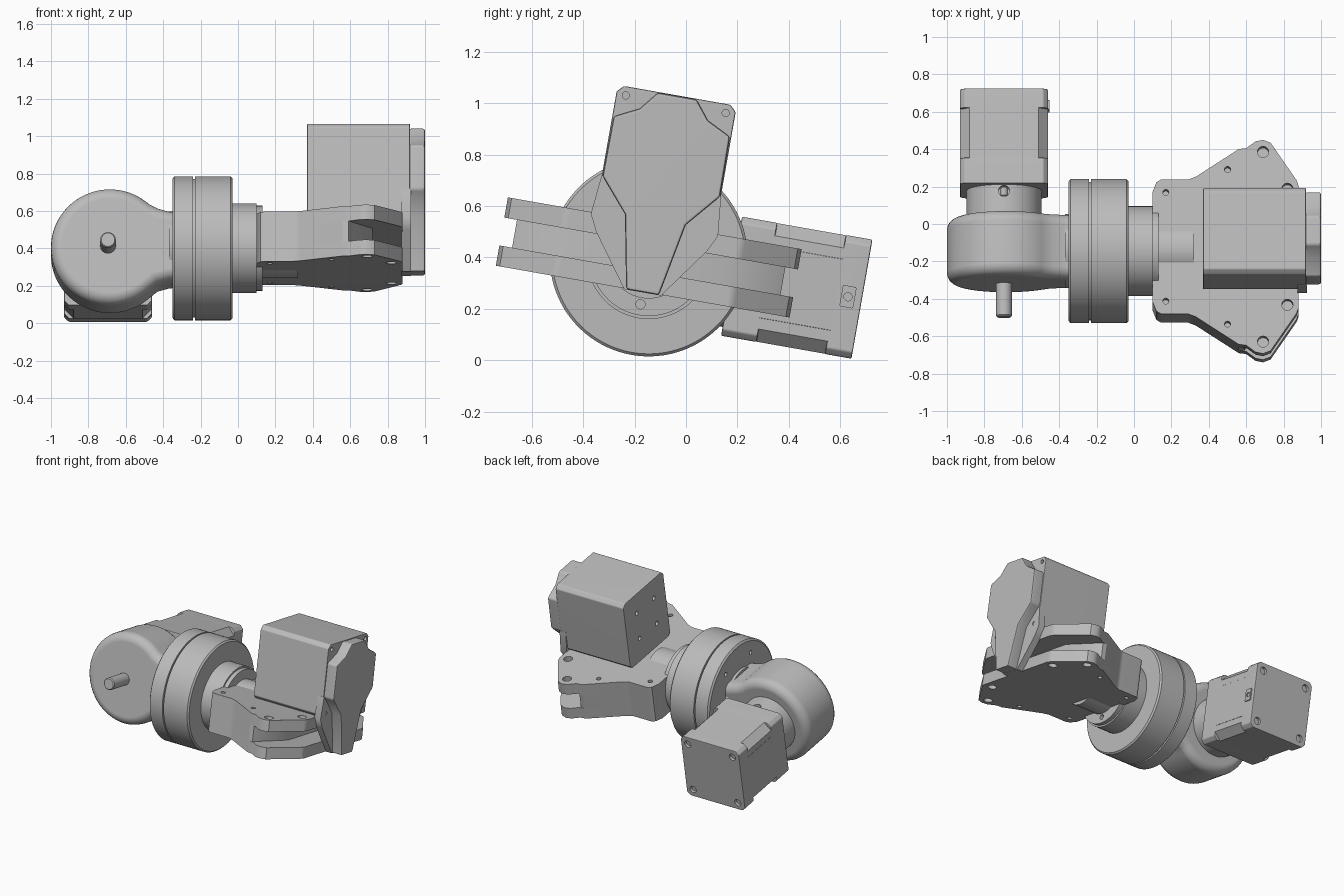
import bpy, bmesh
from math import radians, sin, cos, pi
from mathutils import Matrix, Vector

cube = bpy.data.objects.get("Cube")
if cube:
    bpy.data.objects.remove(cube, do_unlink=True)

grey = bpy.data.materials.new("machined grey")
grey.use_nodes = True
COLOR = (0.5, 0.5, 0.5, 1)
grey.diffuse_color = COLOR
grey.node_tree.nodes["Principled BSDF"].inputs["Base Color"].default_value = COLOR

# The whole arm is rolled about its main axis
POSE = Matrix.Translation((0, -0.145, 0.40)) @ Matrix.Rotation(radians(-10), 4, 'X')
parts = []


def add_object(name, bm):
    bmesh.ops.recalc_face_normals(bm, faces=bm.faces)
    mesh = bpy.data.meshes.new(name)
    bm.to_mesh(mesh)
    bm.free()
    mesh.materials.append(grey)
    obj = bpy.data.objects.new(name, mesh)
    bpy.context.collection.objects.link(obj)
    obj.matrix_world = POSE
    return obj


def bake(obj):
    """Replace the mesh by its modified version."""
    graph = bpy.context.evaluated_depsgraph_get()
    obj.data = bpy.data.meshes.new_from_object(obj.evaluated_get(graph))
    obj.modifiers.clear()


def finish(obj, bevel=0, segments=2, holes=()):
    """Bevel the edges, then drill holes given as (centre, axis, radius, depth)."""
    if bevel:
        mod = obj.modifiers.new("edges", 'BEVEL')
        mod.width, mod.segments = bevel, segments
        mod.limit_method, mod.angle_limit = 'ANGLE', radians(35)
        mod.use_clamp_overlap = False
    cutter = None
    if holes:
        bm = bmesh.new()
        for centre, axis, radius, depth in holes:
            turn = Vector(axis).to_track_quat('Z', 'Y').to_matrix().to_4x4()
            bmesh.ops.create_cone(bm, cap_ends=True, segments=20, radius1=radius, radius2=radius,
                                  depth=depth * 2, matrix=Matrix.Translation(centre) @ turn)
        cutter = add_object("hole_cutter", bm)
        cutter.hide_render = True
        mod = obj.modifiers.new("holes", 'BOOLEAN')
        mod.operation, mod.object, mod.solver = 'DIFFERENCE', cutter, 'EXACT'
    bpy.context.view_layer.update()
    bake(obj)
    if cutter:
        bpy.data.objects.remove(cutter, do_unlink=True)
    parts.append(obj)
    return obj


def prism(name, outline, axis, lo, hi, **kw):
    """Extrude a 2D outline along an axis."""
    place = {'x': lambda a, b, t: (t, a, b),
             'y': lambda a, b, t: (a, t, b),
             'z': lambda a, b, t: (a, b, t)}[axis]
    bm = bmesh.new()
    rings = [[bm.verts.new(place(a, b, t)) for a, b in outline] for t in (lo, hi)]
    n = len(outline)
    for ring in rings:
        bm.faces.new(ring)
    for i in range(n):
        j = (i + 1) % n
        bm.faces.new((rings[0][i], rings[0][j], rings[1][j], rings[1][i]))
    return finish(add_object(name, bm), **kw)


def lathe(name, profile, axis='x', centre=(0, 0), segments=64, **kw):
    """Turn a profile of (position, radius) around an axis."""
    bm = bmesh.new()
    rings = []
    for t, r in profile:
        ring = []
        for k in range(segments):
            a = centre[0] + r * cos(2 * pi * k / segments)
            b = centre[1] + r * sin(2 * pi * k / segments)
            ring.append(bm.verts.new((t, a, b) if axis == 'x' else (a, t, b)))
        rings.append(ring)
    bm.faces.new(rings[0])
    bm.faces.new(rings[-1])
    for p, q in zip(rings, rings[1:]):
        for k in range(segments):
            m = (k + 1) % segments
            bm.faces.new((p[k], p[m], q[m], q[k]))
    return finish(add_object(name, bm), **kw)


def chamfered(cx, cz, hw, hh, c):
    half = [(hw, -hh + c), (hw, hh - c), (hw - c, hh), (-hw + c, hh)]
    half += [(-a, -b) for a, b in half]
    return [(cx + a, cz + b) for a, b in half]


def mirror_y(half):
    return half + [(a, -b) for a, b in reversed(half)]


def mirror_x(half):
    return half + [(-a, b) for a, b in reversed(half)]


SIDES = (-1, 1)
AX, AZ = -0.695, -0.016  # axis of the cross joint

# Main rotary joint with its groove, hub and shaft boss
lathe("rotary_joint", [(-0.35, 0.372), (-0.34, 0.385), (-0.24, 0.385), (-0.24, 0.37),
                       (-0.23, 0.37), (-0.23, 0.385), (-0.04, 0.385), (-0.03, 0.375)], segments=96,
      holes=[((-0.35, 0.29 * cos(k * pi / 3), 0.29 * sin(k * pi / 3)), (1, 0, 0), 0.014, 0.03)
             for k in range(6)])
lathe("joint_collar", [(-0.37, 0.198), (-0.34, 0.198)])
lathe("hub", [(-0.04, 0.24), (0.10, 0.24), (0.10, 0.228), (0.13, 0.228)],
      holes=[((0.13, 0, -0.185), (1, 0, 0), 0.018, 0.03)])
lathe("shaft_boss", [(0.09, 0.16), (0.32, 0.16)])

# Round housing flowing into its neck
arc = [radians(48 + 264 * k / 56) for k in range(57)]
housing = [(-0.685 + 0.315 * cos(a), AZ + 0.315 * sin(a)) for a in arc]
housing = ([(-0.30, 0.175), (-0.37, 0.178), (-0.43, 0.195)] + housing
           + [(-0.43, -0.215), (-0.37, -0.198), (-0.30, -0.195)])
prism("cross_housing", housing, 'y', -0.175, 0.175, bevel=0.06, segments=5)
lathe("output_shaft", [(-0.355, 0.036), (-0.348, 0.042), (-0.15, 0.042)], 'y', (AX, AZ), 32)

# Small motor behind the housing
lathe("motor_collar", [(0.15, 0.2), (0.35, 0.2)], 'y', (AX, AZ),
      holes=[((AX, 0.295, AZ + 0.2), (0, 0, 1), 0.03, 0.03)])
lathe("collar_screw", [(0.275, 0.02), (0.315, 0.02)], 'y', (AX, AZ + 0.165), 16)
prism("small_motor_front", chamfered(AX, AZ, 0.235, 0.235, 0.025), 'y', 0.33, 0.47, bevel=0.006)
prism("small_motor_body", chamfered(AX, AZ, 0.234, 0.234, 0.05), 'y', 0.46, 0.75)
prism("small_motor_rear", chamfered(AX, AZ, 0.235, 0.235, 0.025), 'y', 0.74, 0.845, bevel=0.006,
      holes=[((AX + 0.18 * i, 0.845, AZ + 0.18 * j), (0, 1, 0), 0.025, 0.02)
             for i in SIDES for j in SIDES])
for s in SIDES:
    prism("small_motor_side_tab", chamfered(AX + s * 0.15, AZ, 0.085, 0.15, 0.01), 'y', 0.45, 0.76)
prism("motor_connector", chamfered(0.79, AZ, 0.027, 0.042, 0.004), 'x', AX + 0.22, AX + 0.243,
      holes=[((AX + 0.243, 0.79, AZ), (1, 0, 0), 0.016, 0.008)])

# Bracket: two plates joined by a web
shoulder = [(0.10, 0.30), (0.12, 0.35), (0.145, 0.365), (0.29, 0.365), (0.33, 0.38), (0.56, 0.53)]
plate = mirror_y(shoulder + [(0.60, 0.535), (0.65, 0.572), (0.69, 0.58), (0.73, 0.565),
                             (0.87, 0.36), (0.88, 0.33)])
web = mirror_y(shoulder + [(0.59, 0.53), (0.72, 0.30)])
bolts = [(0.69, 0.515, 0.03), (0.82, 0.315, 0.03), (0.50, 0.42, 0.016), (0.17, 0.295, 0.016)]
for s, side in ((1, "upper"), (-1, "lower")):
    prism(side + "_bracket_plate", plate, 'z', s * 0.055, s * 0.135,
          holes=[((x, y * m, s * 0.135), (0, 0, 1), r, 0.05) for x, y, r in bolts for m in SIDES])
prism("bracket_web", web, 'z', -0.055, 0.055)

# Large motor standing on the bracket
prism("large_motor_body", chamfered(0, 0.385, 0.235, 0.255, 0.025), 'x', 0.37, 0.92, bevel=0.006,
      holes=[((0.37, 0.1 * i, 0.40 + 0.1 * j), (1, 0, 0), 0.016, 0.03) for i in SIDES for j in SIDES]
      + [((0.92, 0.197 * i, 0.605), (1, 0, 0), 0.014, 0.02) for i in SIDES])

# Flared foot of the end cover, then its raised face
foot = mirror_x([(0.073, -0.138), (0.219, 0.063), (0.251, 0.128), (0.236, 0.283)])
prism("cover_foot", foot, 'x', 0.875, 0.925,
      holes=[((0.925, 0.195 * i, 0.16), (1, 0, 0), 0.014, 0.02) for i in SIDES])
face = mirror_x([(0.065, -0.138), (0.12, 0.149), (0.232, 0.28), (0.23, 0.518),
                 (0.135, 0.565), (0.077, 0.638)])
prism("cover_face", face, 'x', 0.915, 1.0, bevel=0.012)

# Smooth round surfaces and keep hard edges crisp
bpy.ops.object.select_all(action='DESELECT')
for obj in parts:
    obj.select_set(True)
bpy.context.view_layer.objects.active = parts[0]
bpy.ops.object.shade_smooth_by_angle(angle=radians(32))
for obj in parts:
    mod = obj.modifiers.new("flat_shading", 'WEIGHTED_NORMAL')
    mod.keep_sharp = True
